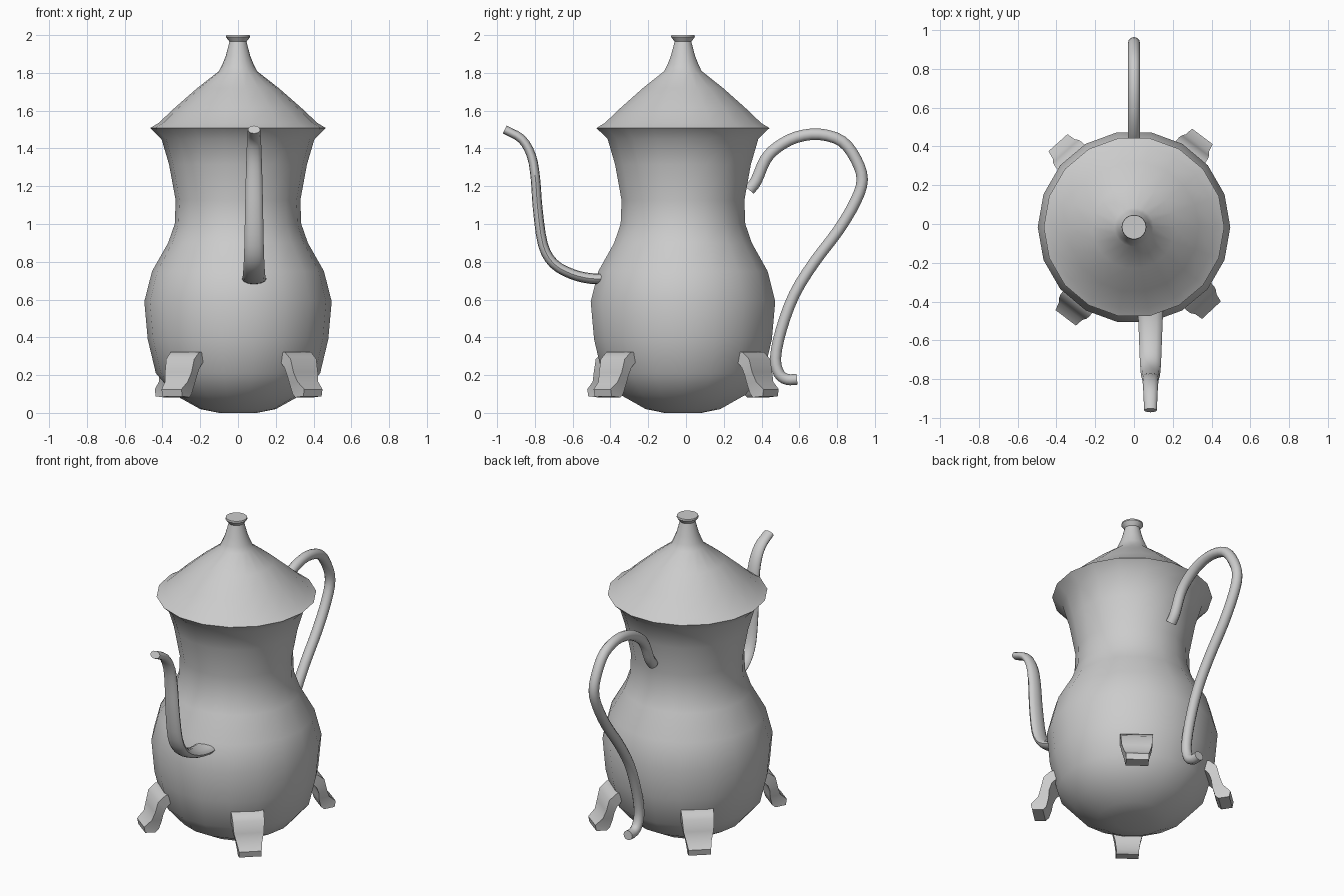
import bpy, bmesh
from math import sin, cos, pi, radians
from mathutils import Vector

if "Cube" in bpy.data.objects:
    bpy.data.objects.remove(bpy.data.objects["Cube"])

CENTRE_Y = -0.016
SIDES = 18


def finish(name, bm, angle=40):
    bmesh.ops.recalc_face_normals(bm, faces=bm.faces)
    me = bpy.data.meshes.new(name)
    bm.to_mesh(me)
    bm.free()
    ob = bpy.data.objects.new(name, me)
    bpy.context.collection.objects.link(ob)
    bpy.ops.object.select_all(action='DESELECT')
    ob.select_set(True)
    bpy.context.view_layer.objects.active = ob
    bpy.ops.object.shade_smooth_by_angle(angle=radians(angle))
    return ob


def skin(bm, rings, caps=(True, True)):
    """Bridge successive rings of points, optionally closing the ends."""
    loops = [[bm.verts.new(p) for p in ring] for ring in rings]
    n = len(loops[0])
    for a, b in zip(loops, loops[1:]):
        for i in range(n):
            j = (i + 1) % n
            bm.faces.new((a[i], a[j], b[j], b[i]))
    if caps[0]:
        bm.faces.new(loops[0])
    if caps[1]:
        bm.faces.new(loops[-1])


def lathe(name, profile, caps):
    bm = bmesh.new()
    skin(bm, [[(r * cos(2 * pi * i / SIDES), CENTRE_Y + r * sin(2 * pi * i / SIDES), z)
               for i in range(SIDES)] for r, z in profile], caps)
    return finish(name, bm)


def smooth_path(pts, steps=3):
    """Catmull-Rom curve through (y, z) points."""
    p = [Vector(q) for q in pts]
    p = [2 * p[0] - p[1]] + p + [2 * p[-1] - p[-2]]
    out = []
    for a, b, c, d in zip(p, p[1:], p[2:], p[3:]):
        for s in range(steps):
            t = s / steps
            out.append(0.5 * (2 * b + (c - a) * t + (2 * a - 5 * b + 4 * c - d) * t * t
                              + (3 * b - a - 3 * c + d) * t ** 3))
    return out + [p[-2]]


def tube(name, pts, x0, wide, deep, n=12):
    """Sweep an ellipse along a path in the yz plane; wide/deep = (start, end) radii."""
    path = smooth_path(pts)
    rings = []
    for k, c in enumerate(path):
        t = k / (len(path) - 1)
        d = (path[min(k + 1, len(path) - 1)] - path[max(k - 1, 0)]).normalized()
        w = wide[0] + (wide[1] - wide[0]) * t
        h = deep[0] + (deep[1] - deep[0]) * t
        rings.append([(x0 + w * cos(2 * pi * i / n),
                       c.x - d.y * h * sin(2 * pi * i / n),
                       c.y + d.x * h * sin(2 * pi * i / n)) for i in range(n)])
    bm = bmesh.new()
    skin(bm, rings)
    return finish(name, bm, 50)


# Pot body
lathe("pot_body", [(0.10, 0.0), (0.20, 0.02), (0.335, 0.095), (0.435, 0.21), (0.478, 0.39),
                   (0.496, 0.59), (0.455, 0.75), (0.37, 0.90), (0.335, 1.0), (0.33, 1.125),
                   (0.365, 1.315), (0.405, 1.45), (0.465, 1.508)], (True, False))

# Lid with finial
lathe("lid", [(0.465, 1.508), (0.42, 1.535), (0.335, 1.615), (0.215, 1.72), (0.10, 1.81),
              (0.083, 1.845), (0.065, 1.89), (0.045, 1.965), (0.064, 1.99), (0.062, 2.0)],
      (False, True))

# Spout, wide at its base and set slightly to one side
tube("spout", [(-0.43, 0.71), (-0.51, 0.712), (-0.604, 0.735), (-0.70, 0.79), (-0.757, 0.89),
               (-0.785, 1.08), (-0.797, 1.24), (-0.818, 1.36), (-0.87, 1.45), (-0.96, 1.50)],
     0.085, (0.066, 0.033), (0.029, 0.023))

# Handle
tube("handle", [(0.335, 1.18), (0.372, 1.23), (0.42, 1.34), (0.483, 1.406), (0.583, 1.459),
                (0.705, 1.475), (0.826, 1.438), (0.90, 1.342), (0.933, 1.236), (0.90, 1.125),
                (0.81, 0.971), (0.678, 0.796), (0.573, 0.626), (0.504, 0.44), (0.474, 0.29),
                (0.493, 0.207), (0.536, 0.177), (0.588, 0.178)],
     0.0, (0.031, 0.031), (0.031, 0.029))

# Four scrolled strap feet: outer r, z / inner r, z / half width
FOOT = [(0.40, 0.325, 0.40, 0.27, 0.095), (0.465, 0.322, 0.43, 0.27, 0.095),
        (0.508, 0.285, 0.46, 0.24, 0.093), (0.525, 0.215, 0.475, 0.20, 0.088),
        (0.542, 0.165, 0.48, 0.155, 0.075), (0.585, 0.125, 0.495, 0.10, 0.066),
        (0.578, 0.088, 0.515, 0.082, 0.066)]
for label, deg in (("back_right", 53), ("back_left", 132), ("front_left", 233), ("front_right", 313)):
    u = Vector((cos(radians(deg)), sin(radians(deg)), 0))
    v = Vector((-u.y, u.x, 0))
    bm = bmesh.new()
    skin(bm, [[Vector((0, CENTRE_Y, z)) + u * r + v * s * w
               for r, z, s in ((ro, zo, -1), (ro, zo, 1), (ri, zi, 1), (ri, zi, -1))]
              for ro, zo, ri, zi, w in FOOT])
    finish(label + "_foot", bm)
